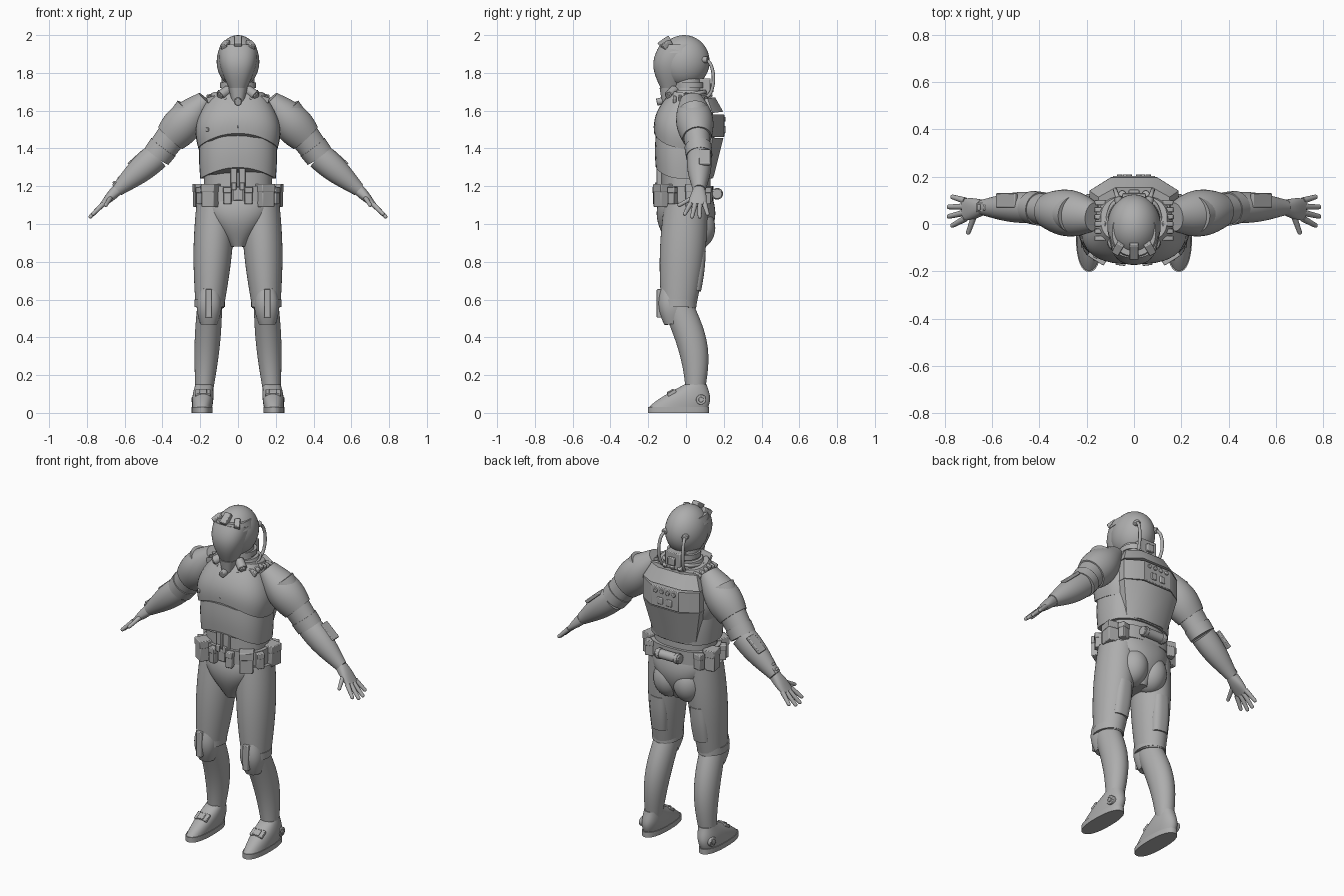
import bpy
import bmesh
from math import cos, sin, pi, radians, copysign
from mathutils import Vector, Matrix, Euler

default_cube = bpy.data.objects.get("Cube")
if default_cube:
    bpy.data.objects.remove(default_cube, do_unlink=True)

grey = bpy.data.materials.new("armour_grey")
grey.use_nodes = True
grey.diffuse_color = (0.42, 0.42, 0.42, 1)
grey.node_tree.nodes["Principled BSDF"].inputs["Base Color"].default_value = grey.diffuse_color
parts = []


def finish(name, bm, mirror=False, bevel=0):
    """Turn a bmesh into an object, optionally bevelled and mirrored over x."""
    bmesh.ops.recalc_face_normals(bm, faces=bm.faces)
    mesh = bpy.data.meshes.new(name)
    bm.to_mesh(mesh)
    bm.free()
    mesh.materials.append(grey)
    obj = bpy.data.objects.new(name, mesh)
    bpy.context.collection.objects.link(obj)
    if bevel:
        modifier = obj.modifiers.new("bevel", "BEVEL")
        modifier.width, modifier.segments, modifier.limit_method = bevel, 2, "ANGLE"
    if mirror:
        obj.modifiers.new("mirror", "MIRROR")
    parts.append(obj)


def rounded(angle, power):
    """Point on a unit superellipse; a power below one is boxier."""
    return [copysign(abs(f) ** power, f) for f in (cos(angle), sin(angle))]


def form(name, start, size, end, end_size=None, swell=0, bow=0, arch=0, power=1, mirror=False,
         level=False, steps=12, sides=40, turn=0):
    """Superellipse tube between two points; size is its half width and half depth.
    It swells and bows in y at the middle; arch lifts the front of its lower edge;
    level keeps every section horizontal."""
    start, end, size = Vector(start), Vector(end), Vector(size)
    end_size = Vector(end_size) if end_size else size
    axis = Vector((0, 0, 1)) if level else (end - start).normalized()
    forward = Vector((0, 1, 0))
    deep = (forward - axis * axis.dot(forward)).normalized()
    wide = deep.cross(axis)
    bm = bmesh.new()
    loops = []
    for i in range(steps + 1):
        t = i / steps
        middle = sin(pi * t)
        centre = start.lerp(end, t) + forward * bow * middle
        width, depth = size.lerp(end_size, t) * (1 + swell * middle)
        loop = []
        for k in range(sides):
            u, v = rounded(turn + 2 * pi * k / sides, power)
            point = centre + wide * width * u + deep * depth * v
            if v < 0:
                point.z += arch * (1 - t) * (1 - u * u)
            loop.append(bm.verts.new(point))
        loops.append(loop)
    for low, high in zip(loops, loops[1:]):
        for k in range(sides):
            n = (k + 1) % sides
            bm.faces.new((low[k], low[n], high[n], high[k]))
    bm.faces.new(loops[0])
    bm.faces.new(loops[-1])
    finish(name, bm, mirror)


def box(name, centre, size, turn=(0, 0, 0), mirror=False, bevel=0.004):
    bm = bmesh.new()
    rotation = Euler([radians(a) for a in turn]).to_matrix().to_4x4()
    bmesh.ops.create_cube(bm, size=1, matrix=Matrix.Translation(centre) @ rotation @ Matrix.Diagonal((*size, 1)))
    finish(name, bm, mirror, bevel)


def add_rod(bm, start, end, radius, end_radius):
    start, end = Vector(start), Vector(end)
    axis = end - start
    place = Matrix.Translation((start + end) / 2) @ axis.to_track_quat("Z", "Y").to_matrix().to_4x4()
    bmesh.ops.create_cone(bm, cap_ends=True, segments=20, radius1=radius, radius2=end_radius,
                          depth=axis.length, matrix=place)


def rod(name, start, direction, radius, mirror=False):
    bm = bmesh.new()
    add_rod(bm, start, Vector(start) + Vector(direction), radius, radius)
    finish(name, bm, mirror, bevel=0.003)


def add_ball(bm, centre, radii):
    place = Matrix.Translation(centre) @ Matrix.Diagonal((*radii, 1))
    bmesh.ops.create_uvsphere(bm, u_segments=40, v_segments=24, radius=1, matrix=place)


def ball(name, centre, radii, mirror=False):
    bm = bmesh.new()
    add_ball(bm, centre, radii)
    finish(name, bm, mirror)


def hose(name, points, radius):
    curve = bpy.data.curves.new(name, "CURVE")
    curve.dimensions = "3D"
    curve.bevel_depth, curve.bevel_resolution, curve.use_fill_caps = radius, 3, True
    line = curve.splines.new("BEZIER")
    line.bezier_points.add(len(points) - 1)
    for knot, point in zip(line.bezier_points, points):
        knot.co = point
        knot.handle_left_type = knot.handle_right_type = "AUTO"
    curve.materials.append(grey)
    bpy.context.collection.objects.link(bpy.data.objects.new(name, curve))


# Joints of the left limbs; mirroring makes the right ones
hip, knee, ankle = Vector((.12, 0, 1.1)), Vector((.15, -.04, .56)), Vector((.18, .05, .1))
shoulder, elbow = Vector((.25, .04, 1.6)), Vector((.43, .07, 1.36))
wrist, knuckle = Vector((.64, .07, 1.18)), Vector((.72, .06, 1.1))

# Torso armour, the chest plate overlapping the abdomen plate
form("waist", (0, 0, 1.08), (.18, .13), (0, 0, 1.34), power=.85)
form("abdomen_plate", (0, -.01, 1.24), (.2, .15), (0, -.01, 1.47), swell=.03, arch=.06, power=.8)
form("chest_plate", (0, -.02, 1.4), (.21, .15), (0, .02, 1.69), (.14, .1), swell=.23, arch=.06, power=.75)
box("chest_seam", (0, -.152, 1.55), (.006, .02, .09), (-15, 0, 0))
box("chest_tag", (-.16, -.135, 1.5), (.02, .02, .02), (0, 0, -30))
box("abdomen_strap", (.022, -.14, 1.25), (.034, .03, .14), mirror=True)
box("strap_clip", (.022, -.15, 1.2), (.026, .03, .04), mirror=True)

# Ribbed shoulder harness
for rib in range(6):
    y = .03 * rib - .06
    box("harness_rib", (.14, y, 1.675 - abs(y) / 4), (.05, .02, .03), (0, 15, 0), mirror=True)

# Backpack in three tiers with control panel, buttons and sockets
tiers = [((0, .07, 1.25), (.15, .08)), ((0, .08, 1.46), (.2, .125)),
         ((0, .08, 1.58), (.2, .125)), ((0, .07, 1.66), (.16, .09))]
for (low, low_size), (high, high_size) in zip(tiers, tiers[1:]):
    form("backpack", low, low_size, high, high_size, power=.75, steps=1, sides=8, turn=pi / 8)
box("back_panel", (0, .193, 1.52), (.18, .02, .12))
for column in range(4):
    rod("panel_button", (.04 * column - .06, .2, 1.555), (0, .01, 0), .012)
box("panel_slot", (.03, .2, 1.5), (.035, .02, .04), mirror=True)
for x in (-.05, 0, .05):
    rod("pack_socket", (x, .1, 1.64), (0, .03, .05), .015)

# Pelvis, belt, pouches set around the belt, and back canister
form("pelvis", (0, 0, .88), (.045, .09), (0, 0, 1.14), (.195, .14), swell=.3, power=.9)
ball("seat_armour", (.065, .055, .98), (.09, .1, .115), mirror=True)
form("belt", (0, 0, 1.12), (.2, .145), (0, 0, 1.2), power=.8)
box("belt_buckle", (0, -.15, 1.16), (.05, .02, .07))
for place in range(5):
    degrees = 10 + 30 * place
    large = place % 2
    u, v = rounded(radians(degrees), .75)
    position = Vector((.2 * v, -.15 * u, 1.15))
    size = Vector((.075, .07, .12)) if large else Vector((.04, .05, .09))
    box("large_pouch" if large else "small_pouch", position, size, (0, 0, degrees * .8), mirror=True)
    lid = Vector((size.x, size.y, size.z / 3)) * 1.08
    box("pouch_flap", position + Vector((0, 0, size.z / 3)), lid, (0, 0, degrees * .8), mirror=True)
rod("back_canister", (-.08, .165, 1.16), (.16, 0, 0), .027)
rod("canister_clamp", (.05, .165, 1.16), (.02, 0, 0), .031, mirror=True)

# Legs
form("thighs", hip, (.1, .115), knee, (.075, .092), swell=.15, mirror=True)
form("thigh_back_plates", (.14, .03, .65), (.05, .05), (.13, .055, .86), swell=.1, power=.7, mirror=True)
form("knee_bands", knee, (.08, .095), knee + Vector((0, 0, .04)), mirror=True, level=True)
form("knee_pads", (.155, -.065, .47), (.045, .05), (.15, -.08, .66), (.05, .055), swell=.4, power=.85, mirror=True)
box("knee_ridge", (.155, -.14, .58), (.035, .03, .15), mirror=True)
form("calves", knee, (.066, .08), ankle, (.045, .05), swell=.18, bow=.035, mirror=True)

# Boots
foot = Vector((.19, -.04, 0))
welt = foot + Vector((0, 0, .03))
form("soles", foot, (.056, .162), welt, power=.85, mirror=True)
form("boots", welt, (.053, .157), ankle + Vector((0, 0, .05)), (.046, .06), swell=.12, power=.9,
     mirror=True, level=True)
box("boot_strap", (.185, -.075, .105), (.08, .05, .02), (30, 0, 0), mirror=True)
box("boot_buckle", (.185, -.08, .11), (.04, .04, .02), (30, 0, 0), mirror=True)
rod("ankle_disc", (.21, .08, .07), (.03, 0, 0), .027, mirror=True)
rod("ankle_hub", (.21, .08, .07), (.035, 0, 0), .014, mirror=True)

# Arms
form("shoulder_shells", (.17, .03, 1.66), (.05, .06), shoulder.lerp(elbow, .6), (.087, .077), swell=.42, mirror=True)
form("upper_arms", shoulder, (.088, .08), elbow, (.073, .063), mirror=True)
form("elbow_cuffs", shoulder.lerp(elbow, .8), (.08, .072), elbow, (.077, .07), mirror=True)
form("forearm_guards", elbow, (.072, .065), wrist, (.035, .033), swell=.2, mirror=True)
box("elbow_plate", elbow.lerp(wrist, .3) + Vector((.045, .03, .045)), (.11, .06, .02), (0, 42, 0), mirror=True)
device = Vector((-.62, .07, 1.23))
box("wrist_device", device, (.1, .04, .03), (0, -42, 0))
for key in (-1, 0, 1):
    box("wrist_key", device + Vector((.025 * key - .01, 0, .022 * key + .012)), (.015, .025, .015), (0, -42, 0))

# Hands with spread fingers and a thumb
form("palms", wrist, (.03, .032), knuckle, (.013, .045), swell=.15, power=.85, mirror=True)
hand = bmesh.new()
reach = (knuckle - wrist).normalized()
digits = [(wrist.lerp(knuckle, .3), Vector((.7, -.035, 1.1)))]
for finger in range(4):
    spread = finger - 1.5
    base = knuckle + Vector((0, .025 * spread, 0))
    digits.append((base - reach * .01, base + Vector((0, .015 * spread, 0)) + reach * .09 * cos(spread / 2)))
for base, tip in digits:
    add_rod(hand, base, tip, .014, .01)
    add_ball(hand, tip, (.01, .01, .01))
finish("fingers", hand, mirror=True)

# Neck, collar and breathing mask
form("neck", (0, .01, 1.62), (.1, .085), (0, .01, 1.78), (.08, .075))
form("collar", (0, .02, 1.64), (.13, .11), (0, .02, 1.71), (.105, .09), power=.9)
form("collar_ring", (0, .02, 1.72), (.095, .08), (0, .02, 1.75), power=.9)
form("mask", (0, -.08, 1.63), (.03, .045), (0, -.08, 1.72), (.05, .06), power=.8)
rod("mask_valve", (0, -.11, 1.655), (0, -.045, -.01), .019)
rod("mask_filter", (.05, -.06, 1.71), (.045, -.03, -.03), .026, mirror=True)
rod("filter_cap", (.055, -.06, 1.71), (.045, -.035, -.035), .018, mirror=True)
box("neck_pack", (0, .1, 1.72), (.1, .06, .1))
box("neck_valve", (0, .13, 1.72), (.045, .03, .045))
for side in (-1, 1):
    arc = [pi * (k / 6 - .5) for k in range(7)]
    hose("helmet_hose", [(side * (.065 + .015 * cos(a)), .1 + .045 * cos(a), 1.77 + .1 * sin(a)) for a in arc], .009)
    hose("mask_hose", [(side * (.06 + .05 * cos(a)), .1 * sin(a), 1.68 + .02 * sin(a)) for a in arc], .01)

# Helmet with wedge visor, brow lamps and rear ports
ball("helmet_dome", (0, -.01, 1.86), (.113, .135, .14))
form("visor", (0, -.085, 1.69), (.035, .04), (0, -.04, 1.92), (.102, .105), swell=.25, bow=-.02, power=.85)
form("brow_band", (0, -.04, 1.905), (.107, .112), (0, -.035, 1.95), (.092, .1), power=.9, level=True)
box("brow_lamp", (0, -.11, 1.96), (.04, .07, .045), (35, 0, 0))
box("side_lamp", (.065, -.1, 1.945), (.032, .055, .04), (30, 0, 30), mirror=True)
rod("rear_port", (.06, .08, 1.87), (.01, .035, 0), .017, mirror=True)

# Smooth shading with sharp edges kept
bpy.ops.object.select_all(action="DESELECT")
for part in parts:
    part.select_set(True)
bpy.context.view_layer.objects.active = parts[0]
bpy.ops.object.shade_smooth_by_angle(angle=radians(35))
